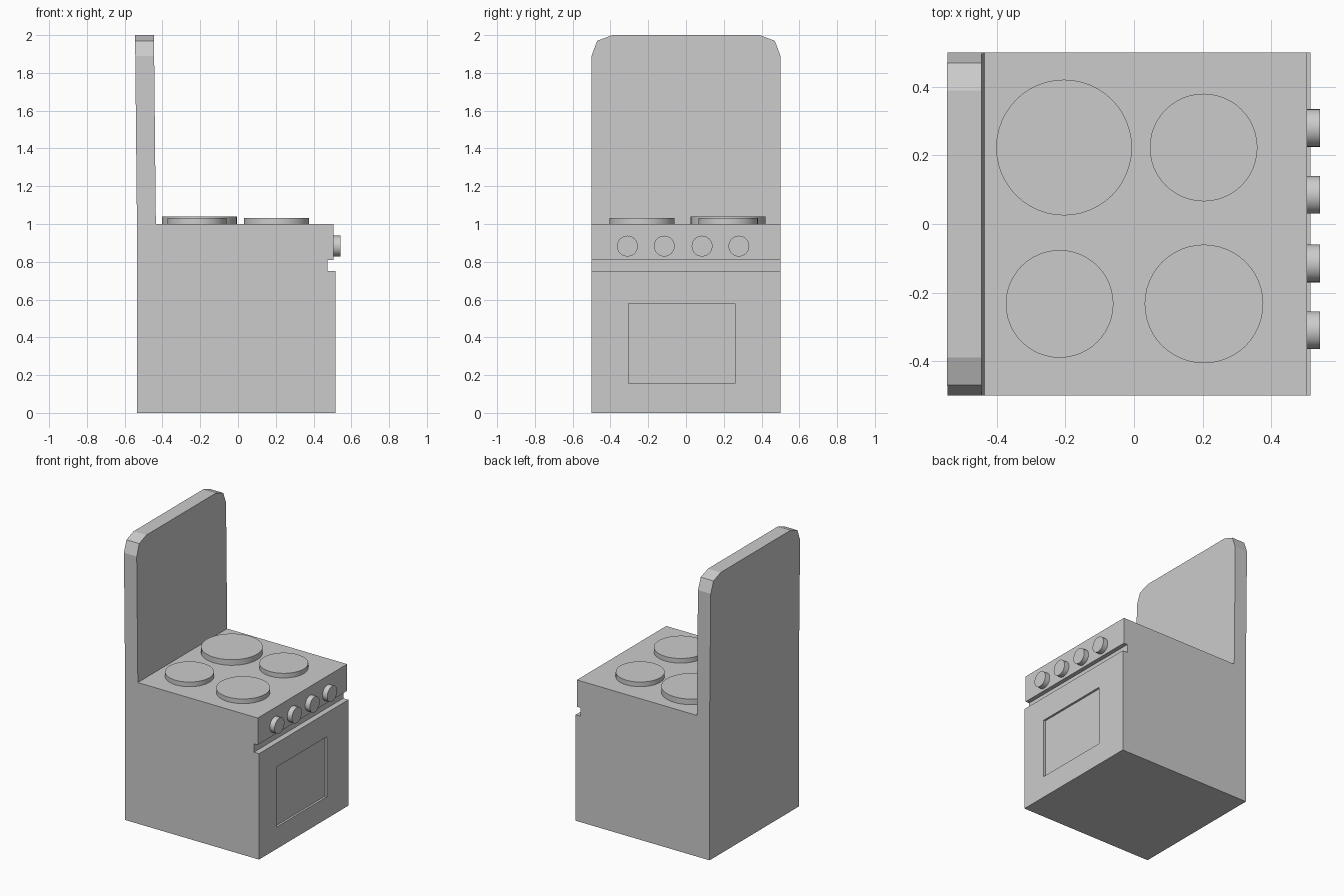
import bpy, bmesh
from math import radians
from mathutils import Vector

if "Cube" in bpy.data.objects:
    bpy.data.objects.remove(bpy.data.objects["Cube"])


def finish(bm, name):
    bmesh.ops.recalc_face_normals(bm, faces=bm.faces)
    mesh = bpy.data.meshes.new(name)
    bm.to_mesh(mesh)
    bm.free()
    obj = bpy.data.objects.new(name, mesh)
    bpy.context.collection.objects.link(obj)
    return obj


def prism(outline, offset):
    """Closed solid from a planar outline swept along an offset."""
    bm = bmesh.new()
    face = bm.faces.new([bm.verts.new(p) for p in outline])
    ext = bmesh.ops.extrude_face_region(bm, geom=[face], use_keep_orig=True)
    verts = [g for g in ext["geom"] if isinstance(g, bmesh.types.BMVert)]
    bmesh.ops.translate(bm, verts=verts, vec=offset)
    bmesh.ops.recalc_face_normals(bm, faces=bm.faces)
    return bm


def disc(name, loc, radius, depth, sides, rot=(0, 0, 0)):
    bpy.ops.mesh.primitive_cylinder_add(vertices=sides, radius=radius,
                                        depth=depth, location=loc, rotation=rot)
    obj = bpy.context.object
    obj.name = name
    bpy.ops.object.shade_smooth_by_angle(angle=radians(30))


# Stove body with the groove between control panel and oven door
profile = [(-0.535, 0), (0.515, 0), (0.515, 0.75), (0.475, 0.75),
           (0.475, 0.81), (0.505, 0.81), (0.505, 1), (-0.535, 1)]
bm = prism([(x, -0.5, z) for x, z in profile], (0, 1, 0))

# Recessed oven window
door = max(bm.faces, key=lambda f: f.calc_center_median().x)
bmesh.ops.inset_region(bm, faces=[door], thickness=0.1)
mid = door.calc_center_median()
for v in door.verts:
    v.co.y = 0.26 if v.co.y > mid.y else -0.305
    v.co.z = 0.58 if v.co.z > mid.z else 0.155
pane = bmesh.ops.extrude_discrete_faces(bm, faces=[door])["faces"][0]
bmesh.ops.translate(bm, verts=pane.verts, vec=(-0.015, 0, 0))
finish(bm, "stove_body")

# Back panel with clipped corners, leaning slightly backwards
half = [(0.5, 1.0), (0.5, 1.89), (0.47, 1.97), (0.39, 2.0)]
outline = half + [(-y, z) for y, z in reversed(half)]
bm = prism([(-0.535 - 0.01 * (z - 1), y, z) for y, z in outline], Vector((0.1, 0, 0)))
finish(bm, "back_panel")

# Hot plates
for i, (x, y, r, h) in enumerate([(-0.204, 0.223, 0.198, 0.04),
                                  (0.203, 0.223, 0.157, 0.033),
                                  (-0.217, -0.233, 0.157, 0.033),
                                  (0.204, -0.233, 0.173, 0.033)]):
    disc(f"hot_plate_{i + 1}", (x, y, 1 + h / 2), r, h, 48)

# Control knobs
for i, y in enumerate((-0.31, -0.115, 0.085, 0.28)):
    disc(f"control_knob_{i + 1}", (0.5225, y, 0.883), 0.055, 0.039, 32,
         (0, radians(90), 0))
